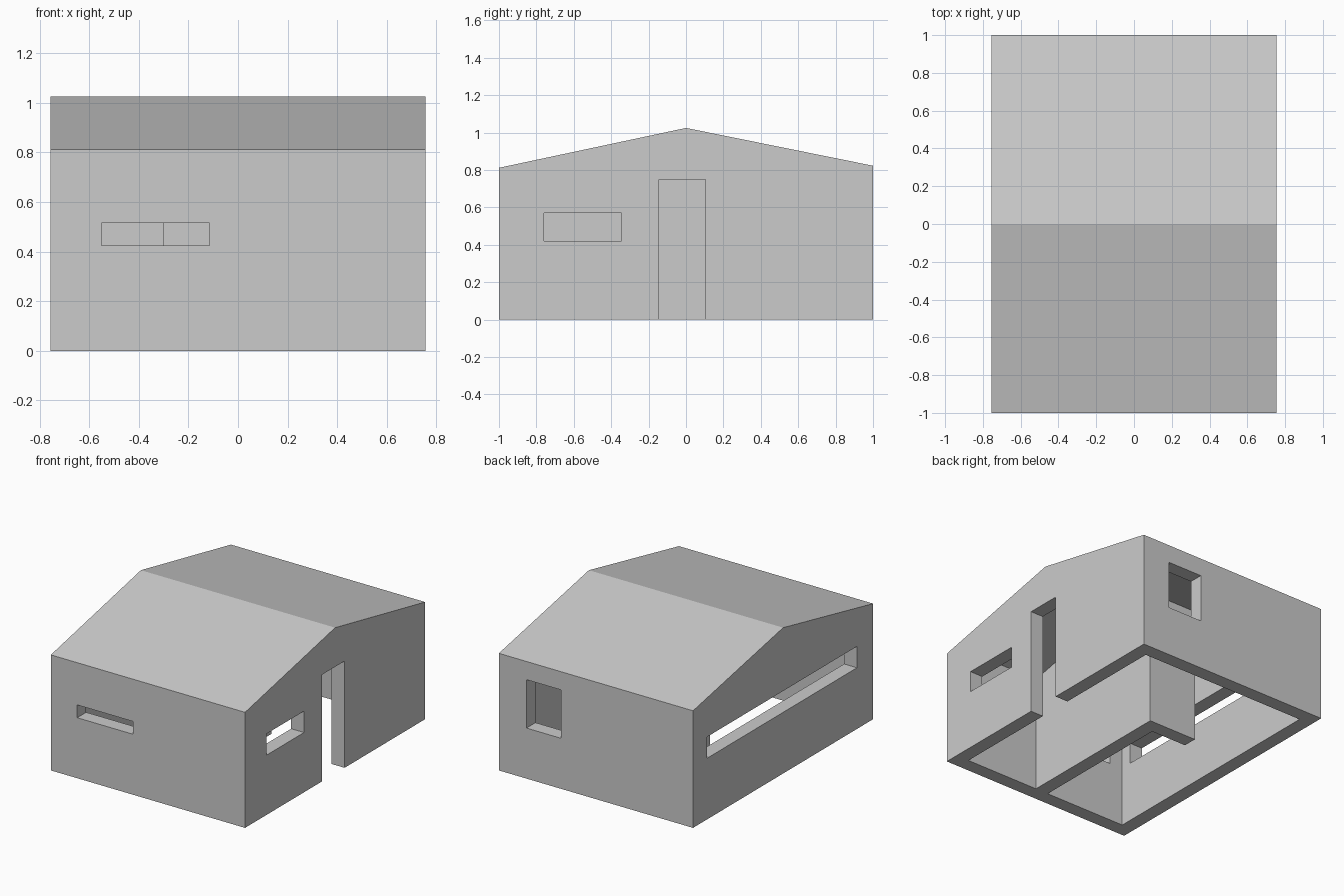
import bpy, bmesh
from mathutils import Vector

if "Cube" in bpy.data.objects:
    bpy.data.objects.remove(bpy.data.objects["Cube"])

HX, HY, T = 0.755, 1.0, 0.1                 # half width, half depth, wall thickness
FRONT, BACK, RIDGE = 0.812, 0.823, 1.025    # roof top heights
SLAB = 0.01                                 # roof thickness


def prism(name, points, direction):
    """Extrude a closed planar outline along a direction."""
    bm = bmesh.new()
    face = bm.faces.new([bm.verts.new(p) for p in points])
    ext = bmesh.ops.extrude_face_region(bm, geom=[face])
    verts = [v for v in ext["geom"] if isinstance(v, bmesh.types.BMVert)]
    bmesh.ops.translate(bm, verts=verts, vec=Vector(direction))
    bmesh.ops.recalc_face_normals(bm, faces=bm.faces)
    mesh = bpy.data.meshes.new(name)
    bm.to_mesh(mesh)
    bm.free()
    obj = bpy.data.objects.new(name, mesh)
    bpy.context.collection.objects.link(obj)
    return obj


def side_profile(name, yz):
    """Prism across the full width from a (y, z) outline."""
    return prism(name, [(-HX, y, z) for y, z in yz], (2 * HX, 0, 0))


def box(name, x0, x1, y0, y1, z0, z1):
    return prism(name, [(x0, y0, z0), (x1, y0, z0), (x1, y1, z0), (x0, y1, z0)],
                 (0, 0, z1 - z0))


def boolean(obj, tool, operation):
    mod = obj.modifiers.new(operation.lower(), "BOOLEAN")
    mod.operation, mod.object, mod.solver = operation, tool, "EXACT"
    bpy.context.view_layer.objects.active = obj
    bpy.ops.object.modifier_apply(modifier=mod.name)
    bpy.data.objects.remove(tool)


def gable(name):
    return side_profile(name, [(-HY, 0), (HY, 0), (HY, BACK - SLAB),
                               (0, RIDGE - SLAB), (-HY, FRONT - SLAB)])


# Outer walls, hollowed out and open at the bottom
walls = gable("outer_walls")
boolean(walls, box("room_cutter", -HX + T, HX - T, -HY + T, HY - T, -0.2, 1.3), "DIFFERENCE")

# Windows and doorway
E = 0.05
openings = [
    (-0.55, -0.115, -HY - E, -HY + T + E, 0.425, 0.515),    # front window
    (0.27, 0.54, HY - T - E, HY + E, 0.355, 0.695),         # back window
    (-HX - E, -HX + T + E, -0.82, 0.845, 0.43, 0.58),       # long left window
    (HX - T - E, HX + E, -0.76, -0.345, 0.42, 0.57),        # right window
    (HX - T - E, HX + E, -0.145, 0.105, -0.1, 0.75),        # doorway
]
for dims in openings:
    boolean(walls, box("opening_cutter", *dims), "DIFFERENCE")

# L-shaped inner partition, trimmed to the roof slope
outline = [(-0.02, -HY + T), (0.08, -HY + T), (0.08, 0.26),
           (-0.3, 0.26), (-0.3, 0.16), (-0.02, 0.16)]
partition = prism("partition_wall", [(x, y, 0) for x, y in outline], (0, 0, 1.3))
boolean(partition, gable("roof_trim"), "INTERSECT")

# Thin folded roof
top = [(-HY, FRONT), (0, RIDGE), (HY, BACK)]
side_profile("roof", top + [(y, z - SLAB) for y, z in reversed(top)])
